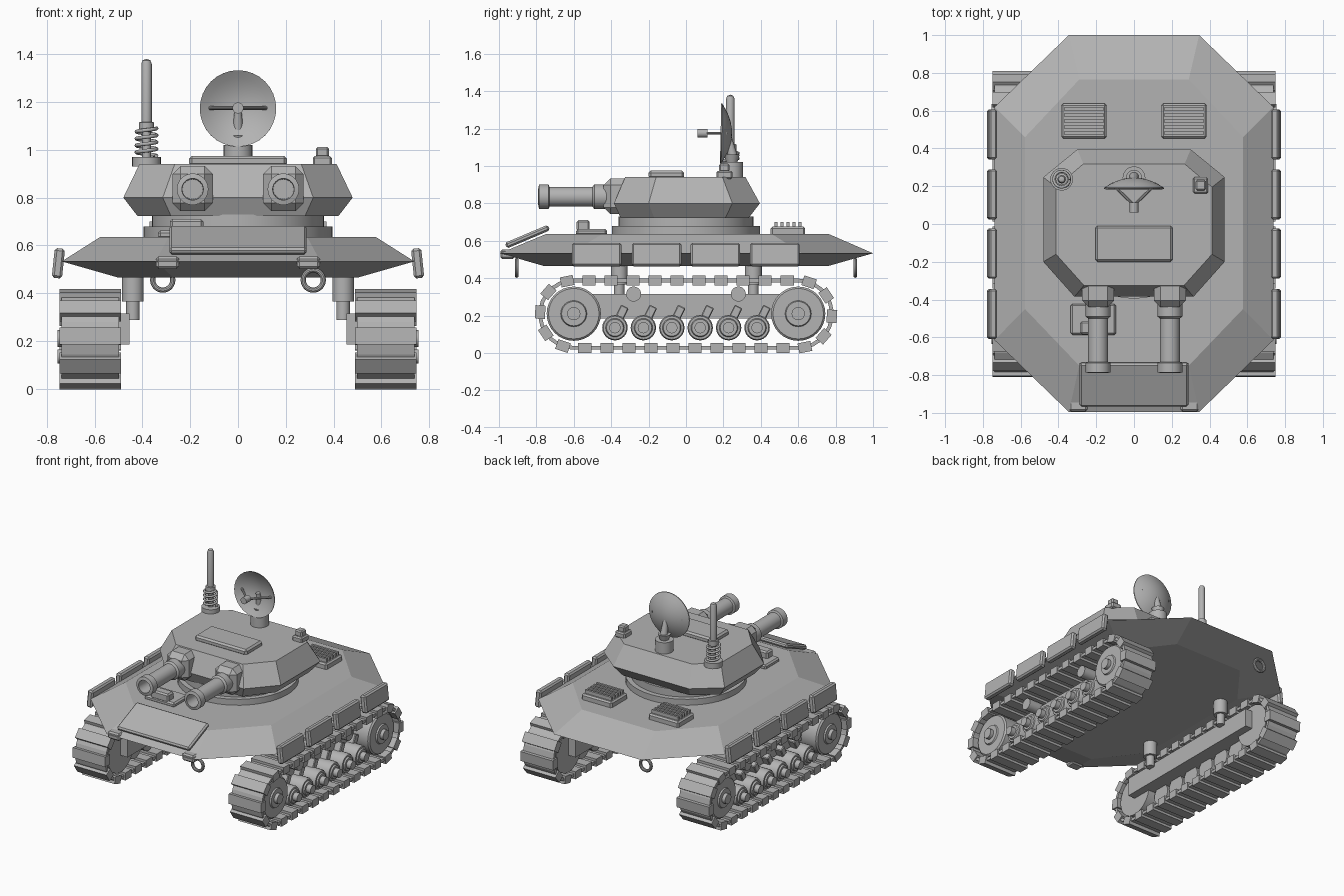
import bpy, bmesh, math
from mathutils import Vector, Matrix

if "Cube" in bpy.data.objects:
    bpy.data.objects.remove(bpy.data.objects["Cube"])

GREY = bpy.data.materials.new("armour_grey")
GREY.diffuse_color = (0.45, 0.45, 0.45, 1)
GREY.use_nodes = True
GREY.node_tree.nodes["Principled BSDF"].inputs["Base Color"].default_value = GREY.diffuse_color


def finish(name, bm, smooth=False):
    bmesh.ops.recalc_face_normals(bm, faces=bm.faces)
    me = bpy.data.meshes.new(name)
    bm.to_mesh(me)
    bm.free()
    me.materials.append(GREY)
    ob = bpy.data.objects.new(name, me)
    bpy.context.collection.objects.link(ob)
    if smooth:
        bpy.ops.object.select_all(action='DESELECT')
        ob.select_set(True)
        bpy.context.view_layer.objects.active = ob
        bpy.ops.object.shade_smooth_by_angle(angle=math.radians(35))
    return ob


def box(name, loc, size, bevel=0.0, rot=(0, 0, 0), segs=1):
    bm = bmesh.new()
    bmesh.ops.create_cube(bm, size=1, matrix=Matrix.Diagonal((*size, 1)))
    if bevel:
        bmesh.ops.bevel(bm, geom=bm.edges[:], offset=bevel, segments=segs,
                        profile=0.5, affect='EDGES')
    ob = finish(name, bm)
    ob.location, ob.rotation_euler = loc, rot
    return ob


def lathe(name, loc, axis, profile, n=32):
    """Revolve (radius, height) points about an axis direction."""
    bm = bmesh.new()
    rings = []
    for r, h in profile:
        if r == 0:
            rings.append([bm.verts.new((0, 0, h))])
        else:
            rings.append([bm.verts.new((r * math.cos(math.tau * i / n),
                                        r * math.sin(math.tau * i / n), h)) for i in range(n)])
    for a, b in zip(rings, rings[1:]):
        for i in range(n):
            j = (i + 1) % n
            f = [a[i % len(a)], a[j % len(a)], b[j % len(b)], b[i % len(b)]]
            bm.faces.new(list(dict.fromkeys(f)))
    ob = finish(name, bm, True)
    ob.location = loc
    ob.rotation_euler = Vector(axis).to_track_quat('Z', 'Y').to_euler()
    return ob


def cyl(name, a, b, r, n=24, r2=None):
    a, b = Vector(a), Vector(b)
    d = (b - a).length
    return lathe(name, a, b - a, [(0, 0), (r, 0), (r if r2 is None else r2, d), (0, d)], n)


def octo_stack(name, levels):
    """Stack octagons: (z, half x, front y, front x, front side y, rear y, rear x, rear side y)."""
    bm = bmesh.new()
    rings = []
    for z, hx, fy, fx, fs, ry, rx, rs in levels:
        pts = [(fx, fy), (hx, fs), (hx, rs), (rx, ry), (-rx, ry), (-hx, rs), (-hx, fs), (-fx, fy)]
        rings.append([bm.verts.new((x, y, z)) for x, y in pts])
    for a, b in zip(rings, rings[1:]):
        for i in range(8):
            j = (i + 1) % 8
            bm.faces.new((a[i], a[j], b[j], b[i]))
    bm.faces.new(rings[0])
    bm.faces.new(rings[-1])
    return finish(name, bm)


def torus(name, loc, R, r):
    pts = [(R + r * math.cos(t * math.tau / 10), r * math.sin(t * math.tau / 10)) for t in range(11)]
    return lathe(name, loc, (0, 1, 0), pts)


# Hull and turret
octo_stack("hull", [(.465, .5, -.76, .27, -.46, .76, .27, .46),
                    (.533, .738, -.995, .345, -.615, 1.0, .345, .62),
                    (.635, .577, -.75, .29, -.45, .765, .29, .46)])
lathe("turret_ring", (0, 0, .63), (0, 0, 1),
      [(0, 0), (.395, 0), (.395, .048), (.36, .048), (.36, .1), (0, .1)], 48)
octo_stack("turret", [(.722, .42, -.35, .28, -.17, .335, .265, .21),
                      (.80, .48, -.385, .315, -.2, .395, .3, .248),
                      (.94, .413, -.325, .265, -.16, .318, .268, .195)])
box("roof_hatch", (0, -.105, .953), (.41, .19, .044), .012)

# Twin guns
for s in (-1, 1):
    box("gun_mantlet", (s * .19, -.365, .838), (.17, .15, .19), .035)
    lathe("gun_barrel", (s * .19, -.42, .835), (0, -1, 0),
          [(0, 0), (.066, 0), (.066, .07), (.053, .08), (.053, .31), (.066, .315),
           (.066, .365), (.045, .37), (.042, .25), (0, .25)])

# Dish: pedestal, bowl, feed horn and struts
cyl("dish_base", (0, .245, .935), (0, .245, 1.02), .06)
cyl("dish_socket", (0, .245, 1.015), (0, .245, 1.06), .028, r2=.042)
cyl("dish_neck", (0, .25, 1.05), (0, .225, 1.17), .026, r2=.014)
bowl = [(.16 * k / 5, .055 * (k / 5) ** 2) for k in range(6)]
lathe("dish_bowl", (0, .24, 1.172), (0, -1, .02),
      [(r, h - .006) for r, h in bowl] + bowl[::-1], 32)
cyl("feed_horn", (0, .115, 1.175), (0, .062, 1.175), .023)
for s in (-1, 1):
    cyl("feed_strut", (s * .12, .215, 1.175), (0, .1, 1.175), .008, 10)

# Antenna with coil spring
ax, ay = -.383, .237
cyl("antenna_base", (ax, ay, .93), (ax, ay, .97), .06)
lathe("antenna_rod", (ax, ay, .965), (0, 0, 1),
      [(0, 0), (.018, 0), (.018, .11), (.032, .115), (.032, .15), (.022, .152),
       (.022, .395), (.016, .41), (0, .416)], 20)
cu = bpy.data.curves.new("antenna_spring", 'CURVE')
cu.dimensions = '3D'
cu.bevel_depth = .008
cu.bevel_resolution = 2
sp = cu.splines.new('POLY')
sp.points.add(64)
for i, p in enumerate(sp.points):
    t = i / 64
    p.co = (ax + .042 * math.cos(t * 4 * math.tau), ay + .042 * math.sin(t * 4 * math.tau),
            .975 + .115 * t, 1)
cu.materials.append(GREY)
bpy.context.collection.objects.link(bpy.data.objects.new("antenna_spring", cu))

# Roof periscope
box("periscope_base", (.353, .205, .952), (.08, .085, .044), .008)
box("periscope_head", (.353, .205, .99), (.055, .055, .045), .008)

# Front glacis plate, driver hatch, lamps and tow rings
box("glacis_plate", (0, -.848, .622), (.575, .25, .032), .01, (math.radians(23), 0, 0))
box("driver_hatch", (-.215, -.505, .645), (.24, .165, .035), .01)
box("driver_sight", (-.215, -.55, .68), (.14, .07, .06), .01)
for s in (-1, 1):
    box("front_lamp", (s * .295, -.955, .528), (.095, .075, .052), .01)
    torus("tow_ring", (s * .315, -s * .905, .455), .042, .011)

# Rear deck vents
for s in (-1, 1):
    box("vent_base", (s * .265, .545, .65), (.24, .185, .05), .01)
    for k in range(5):
        box("vent_slat", (s * .265, .481 + .032 * k, .685), (.21, .015, .03))

# Side skirts
for s in (-1, 1):
    for y in (-.477, -.157, .157, .475):
        box("side_skirt", (s * .752, y, .525), (.043, .265, .125), .01,
            (0, -s * math.radians(6), 0))


def track_point(d, r, half, zc):
    """Position and tangent angle along a stadium loop."""
    arc = math.pi * r
    d %= 4 * half + 2 * arc
    if d < 2 * half:
        return -half + d, zc - r, 0
    d -= 2 * half
    if d < arc:
        a = d / r
        return half + r * math.sin(a), zc - r * math.cos(a), a
    d -= arc
    if d < 2 * half:
        return half - d, zc + r, math.pi
    a = (d - 2 * half) / r
    return -half - r * math.sin(a), zc + r * math.cos(a), math.pi + a


# Running gear
TR, TH, TZ, PADS = .18, .6, .2075, 30
LOOP = 4 * TH + math.tau * TR
for s in (-1, 1):
    tx = s * .619
    bm = bmesh.new()
    for k in range(PADS):
        y, z, a = track_point((k + .5) * LOOP / PADS, TR, TH, TZ)
        M = Matrix.Translation((tx, y, z)) @ Matrix.Rotation(a, 4, 'X')
        bmesh.ops.create_cube(bm, size=1, matrix=M @ Matrix.Diagonal((.258, .07, .054, 1)))
    finish("track_pads", bm)
    # Thin belt linking the pads
    bm = bmesh.new()
    n, rows = 80, []
    for k in range(n):
        y, z, a = track_point(k * LOOP / n, TR, TH, TZ)
        ny, nz = math.sin(a) * .01, -math.cos(a) * .01
        rows.append([bm.verts.new((tx + dx, y + q * ny, z + q * nz))
                     for dx, q in ((-.12, 1), (.12, 1), (.12, -1), (-.12, -1))])
    for k in range(n):
        a, b = rows[k], rows[(k + 1) % n]
        for i in range(4):
            j = (i + 1) % 4
            bm.faces.new((a[i], a[j], b[j], b[i]))
    finish("track_belt", bm)
    # Inner beam and suspension struts
    box("track_beam", (s * .525, 0, .25), (.14, 1.2, .13))
    for y in (-.357, .36):
        cyl("strut_sleeve", (s * .44, y, .365), (s * .44, y, .5), .045)
        cyl("strut_rod", (s * .44, y, .288), (s * .44, y, .37), .028)
    out = (s, 0, 0)
    # End wheels
    for y in (-.6, .6):
        lathe("end_wheel", (s * .51, y, .21), out,
              [(0, 0), (.145, 0), (.145, .2), (.135, .21), (.07, .21), (.065, .22),
               (.035, .22), (.035, .245), (0, .245)])
    # Road wheels with swing arms
    for k in range(6):
        y = -.38 + .152 * k
        lathe("road_wheel", (s * .55, y, .135), out,
              [(0, 0), (.068, 0), (.068, .15), (.062, .16), (.05, .16), (.045, .17),
               (.03, .17), (.03, .205), (0, .205)], 24)
        box("swing_arm", (s * .615, y + .025, .19), (.06, .045, .13), .005,
            (-math.radians(26), 0, 0))
    # Return rollers
    for y in (-.28, .28):
        cyl("return_roller", (s * .56, y, .315), (s * .69, y, .315), .04)
